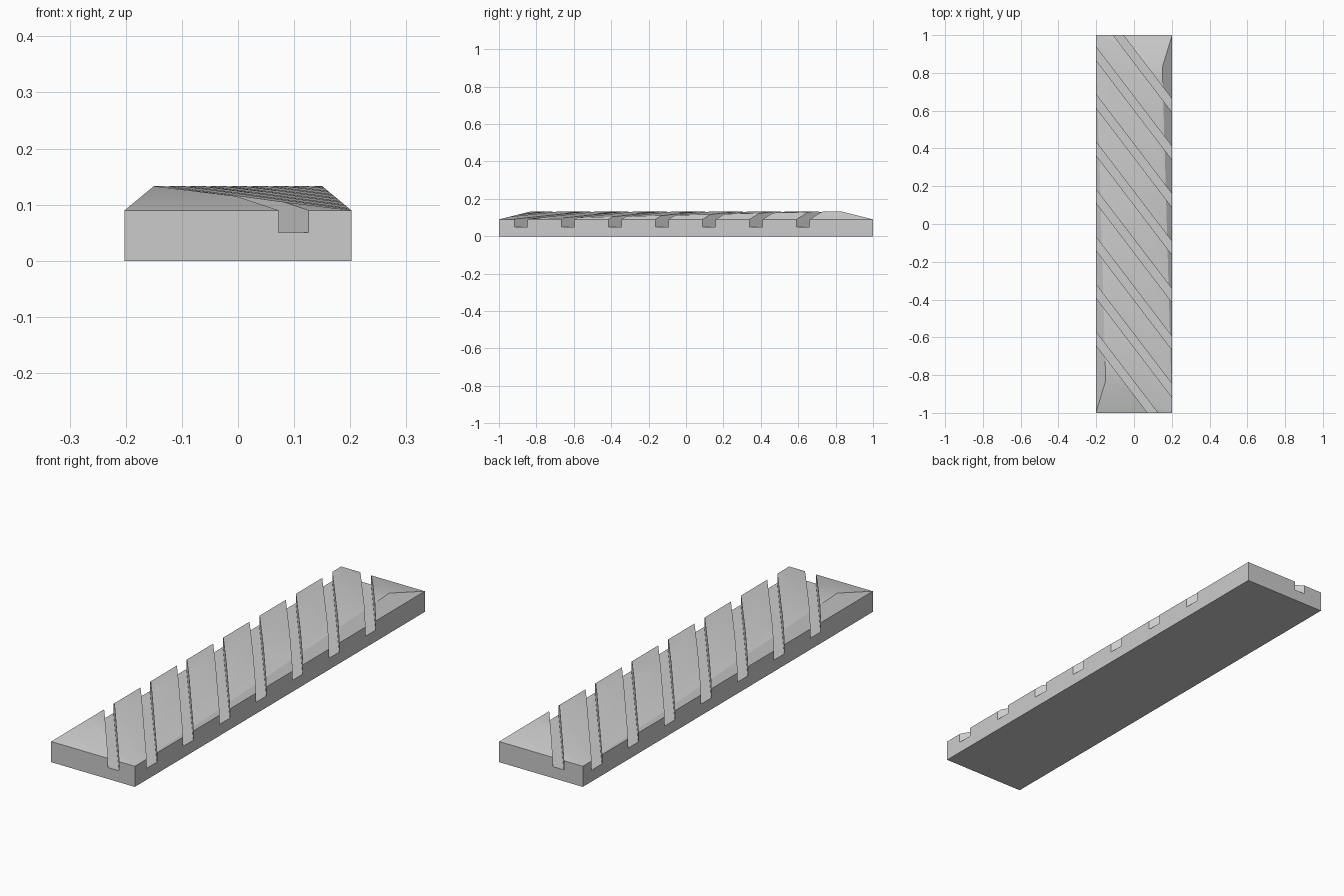
import bpy, bmesh, math

if "Cube" in bpy.data.objects:
    bpy.data.objects.remove(bpy.data.objects["Cube"])


def make_object(name, bm):
    bmesh.ops.recalc_face_normals(bm, faces=bm.faces[:])
    mesh = bpy.data.meshes.new(name)
    bm.to_mesh(mesh)
    bm.free()
    obj = bpy.data.objects.new(name, mesh)
    bpy.context.collection.objects.link(obj)
    return obj


# Bar body: rectangular base, crowned by two diagonally opposite high points
W, L, WALL, TOP = 0.202, 1.0, 0.09, 0.133
bm = bmesh.new()
corners = [(-W, -L), (W, -L), (W, L), (-W, L)]
low = [bm.verts.new((x, y, 0)) for x, y in corners]
a, b, c, d = rim = [bm.verts.new((x, y, WALL)) for x, y in corners]
p = bm.verts.new((-0.15, -0.83, TOP))
q = bm.verts.new((0.15, 0.83, TOP))
bm.faces.new(low[::-1])
for i in range(4):
    j = (i + 1) % 4
    bm.faces.new((low[i], low[j], rim[j], rim[i]))
for tri in ((a, b, p), (b, q, p), (b, c, q), (c, d, q), (d, p, q), (d, a, p)):
    bm.faces.new(tri)
bar = make_object("grooved_bar", bm)

# Cutter: eight parallel diagonal slots
SLOPE, PITCH, HALF, X = 1.31, 0.2515, 0.035, 0.3
bm = bmesh.new()
for k in range(8):
    yc = -0.87 + PITCH * k
    outline = [(-X, SLOPE * X - HALF), (X, -SLOPE * X - HALF),
               (X, -SLOPE * X + HALF), (-X, SLOPE * X + HALF)]
    lo = [bm.verts.new((x, y + yc, 0.05)) for x, y in outline]
    hi = [bm.verts.new((x, y + yc, 0.3)) for x, y in outline]
    bm.faces.new(lo[::-1])
    bm.faces.new(hi)
    for i in range(4):
        j = (i + 1) % 4
        bm.faces.new((lo[i], lo[j], hi[j], hi[i]))
cutter = make_object("groove_cutter", bm)
cutter.hide_render = True

# Cut the grooves and discard the cutter
mod = bar.modifiers.new("grooves", 'BOOLEAN')
mod.operation = 'DIFFERENCE'
mod.solver = 'EXACT'
mod.object = cutter
bpy.context.view_layer.objects.active = bar
bar.select_set(True)
cutter.select_set(False)
bpy.ops.object.modifier_apply(modifier=mod.name)
bpy.data.objects.remove(cutter, do_unlink=True)

# Soft crown, crisp groove edges
bpy.ops.object.shade_smooth_by_angle(angle=math.radians(30))
